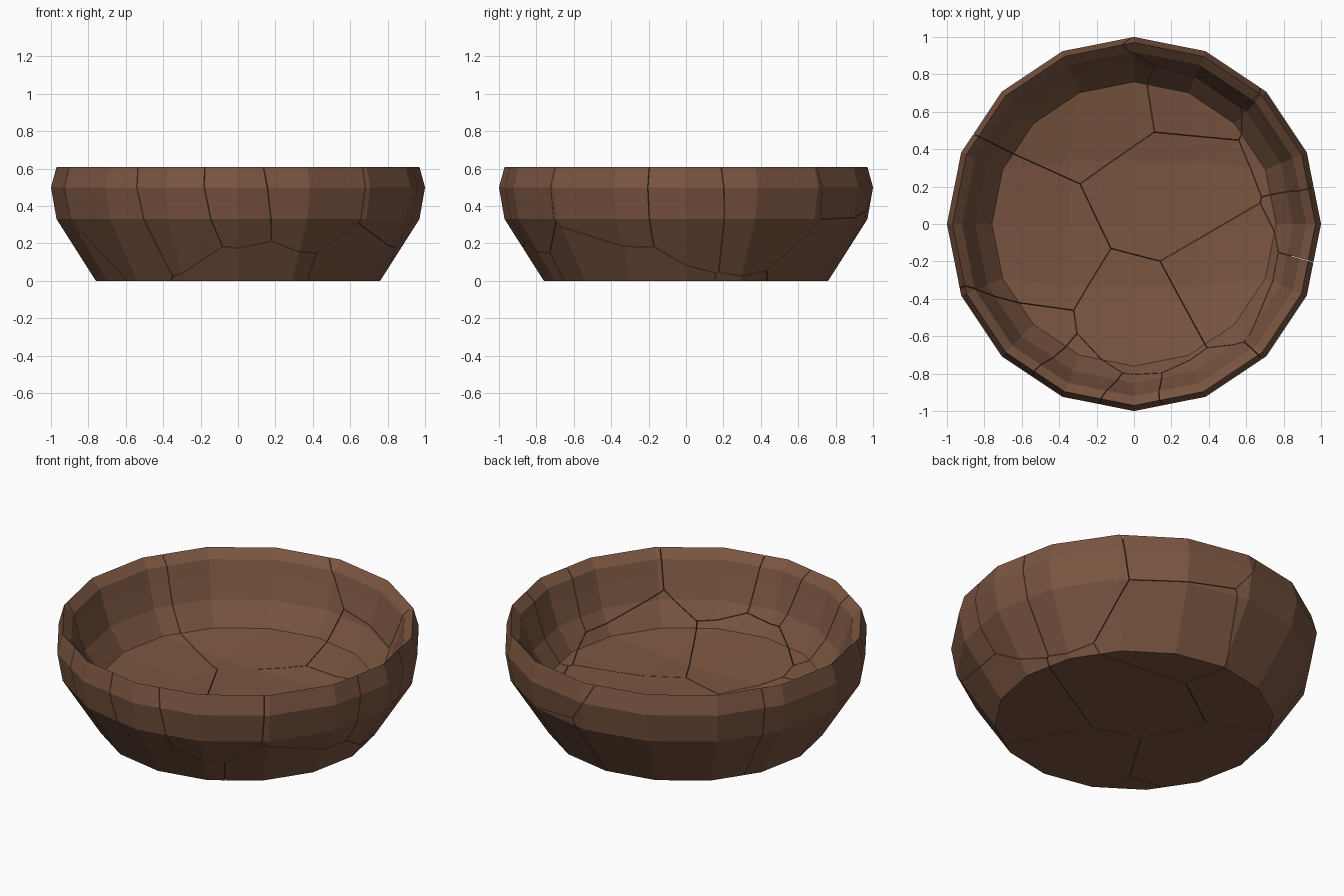
import bpy, bmesh, math
from mathutils import Vector

if "Cube" in bpy.data.objects:
    bpy.data.objects.remove(bpy.data.objects["Cube"])

SIDES = 16
GAP = 0.0015  # half the crack width

# Profile from the outer base up over the sloped rim and down to the inner floor
PROFILE = [(0.76, 0.0), (0.97, 0.33), (1.0, 0.5), (0.97, 0.61),
           (0.92, 0.56), (0.895, 0.48), (0.85, 0.35), (0.76, 0.22)]

# Centres of the broken pieces: floor pieces, then wall and rim pieces
CENTRES = [(0.22, 0.17, 0.15), (-0.55, -0.20, 0.30), (-0.15, 0.69, 0.28),
           (0.28, 0.78, 0.12), (0.03, -0.56, 0.17), (0.50, -0.31, 0.14),
           (-0.60, -0.62, 0.36), (-0.31, -0.85, 0.41), (0.0, -1.02, 0.45),
           (0.33, -0.95, 0.50), (0.93, -0.39, 0.47), (1.03, -0.03, 0.47),
           (0.90, 0.44, 0.50), (0.36, 0.88, 0.60)]

clay = bpy.data.materials.new("brown clay")
clay.diffuse_color = (0.195, 0.091, 0.052, 1)
clay.use_nodes = True
clay.node_tree.nodes["Principled BSDF"].inputs["Base Color"].default_value = clay.diffuse_color


def make_bowl():
    bm = bmesh.new()
    rings = []
    for r, z in PROFILE:
        rings.append([bm.verts.new((r * math.cos(2 * math.pi * k / SIDES),
                                    r * math.sin(2 * math.pi * k / SIDES), z))
                      for k in range(SIDES)])
    # walls and rim
    for a, b in zip(rings, rings[1:]):
        for k in range(SIDES):
            n = (k + 1) % SIDES
            bm.faces.new((a[k], a[n], b[n], b[k]))
    # flat underside
    bm.faces.new(rings[0][::-1])
    # shallow dished floor as a grid inside the last ring
    ring, grid = rings[-1], {}
    for i in range(5):
        for j in range(5):
            if i == 4:
                v = ring[(j - 2) % SIDES]
            elif j == 4:
                v = ring[6 - i]
            elif i == 0:
                v = ring[10 - j]
            elif j == 0:
                v = ring[10 + i]
            else:
                x, y = (i - 2) * 0.345, (j - 2) * 0.335
                v = bm.verts.new((x, y, 0.15 + 0.06 * (x * x + y * y)))
            grid[i, j] = v
    for i in range(4):
        for j in range(4):
            bm.faces.new((grid[i, j], grid[i + 1, j],
                          grid[i + 1, j + 1], grid[i, j + 1]))
    bmesh.ops.recalc_face_normals(bm, faces=bm.faces)
    return bm


def cut(bm, point, normal):
    """Remove everything beyond the plane and close the cut."""
    bmesh.ops.bisect_plane(bm, geom=bm.verts[:] + bm.edges[:] + bm.faces[:],
                           dist=1e-5, plane_co=point, plane_no=normal,
                           clear_outer=True)
    edges = [e for e in bm.edges if e.is_boundary]
    if edges:
        bmesh.ops.holes_fill(bm, edges=edges, sides=0)


# Break the bowl into pieces along the planes midway between centres
whole = make_bowl()
centres = [Vector(c) for c in CENTRES]
for n, c in enumerate(centres):
    bm = whole.copy()
    for other in centres:
        if other is not c and bm.faces:
            normal = (other - c).normalized()
            cut(bm, (c + other) / 2 - normal * GAP, normal)
    if bm.faces:
        bmesh.ops.recalc_face_normals(bm, faces=bm.faces)
        mesh = bpy.data.meshes.new("bowl_piece_%d" % (n + 1))
        bm.to_mesh(mesh)
        mesh.materials.append(clay)
        piece = bpy.data.objects.new(mesh.name, mesh)
        bpy.context.collection.objects.link(piece)
    bm.free()
whole.free()
